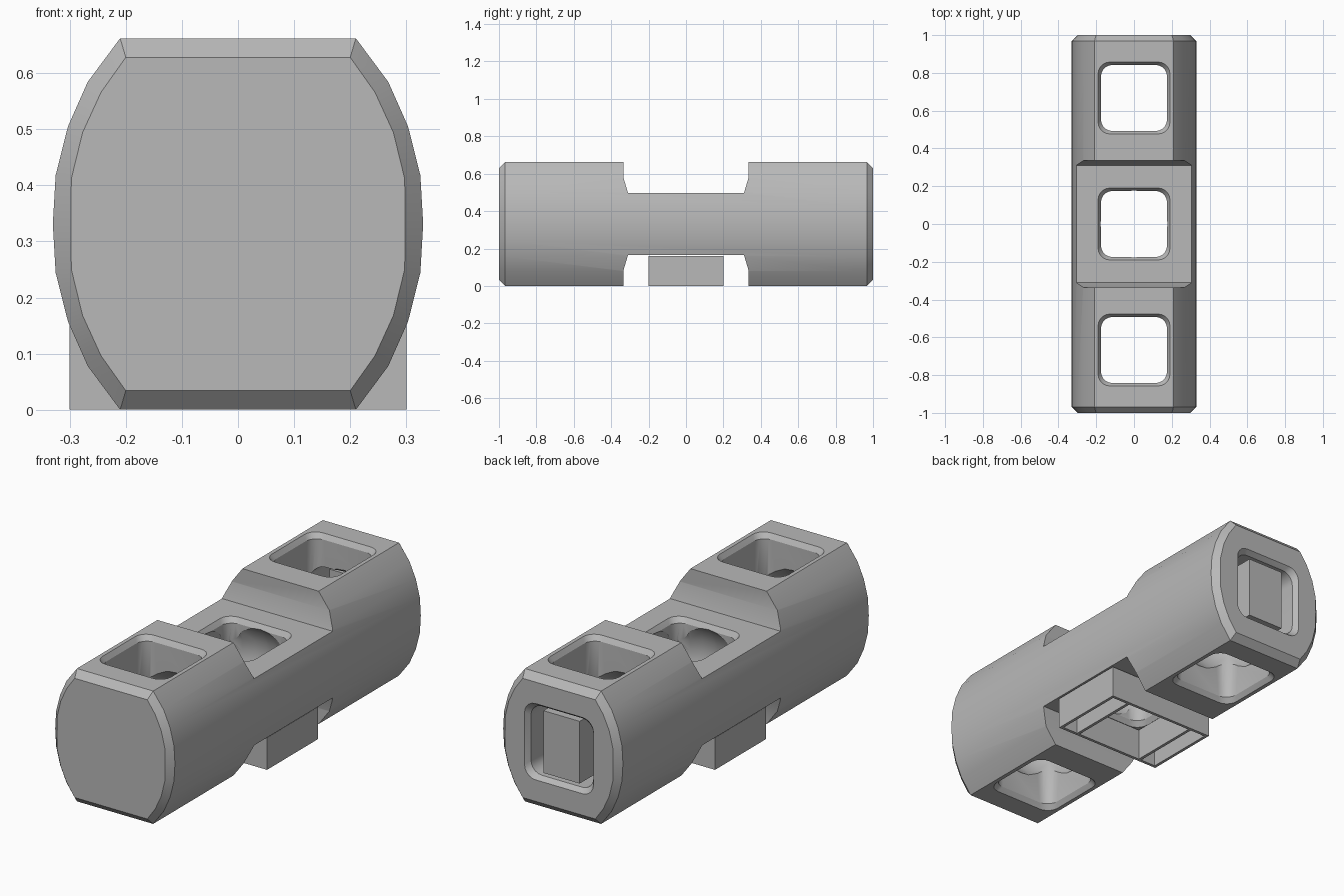
import bpy, bmesh, math
from mathutils import Vector

if "Cube" in bpy.data.objects:
    bpy.data.objects.remove(bpy.data.objects["Cube"])

CZ = 0.331  # height of the hull axis

grey = bpy.data.materials.new("hull grey")
grey.diffuse_color = (0.48, 0.48, 0.48, 1)
grey.use_nodes = True
grey.node_tree.nodes["Principled BSDF"].inputs["Base Color"].default_value = grey.diffuse_color


def make(name, bm):
    bmesh.ops.recalc_face_normals(bm, faces=bm.faces)
    me = bpy.data.meshes.new(name)
    bm.to_mesh(me)
    bm.free()
    ob = bpy.data.objects.new(name, me)
    bpy.context.collection.objects.link(ob)
    me.materials.append(grey)
    return ob


def loft(name, rings):
    """Skin a list of equal-length point rings and cap both ends."""
    bm = bmesh.new()
    rows = [[bm.verts.new(p) for p in r] for r in rings]
    n = len(rows[0])
    for a, b in zip(rows, rows[1:]):
        for i in range(n):
            j = (i + 1) % n
            bm.faces.new((a[i], a[j], b[j], b[i]))
    bm.faces.new(rows[0])
    bm.faces.new(rows[-1])
    return make(name, bm)


def box(name, lo, hi):
    xs = ((lo[0], lo[1]), (hi[0], lo[1]), (hi[0], hi[1]), (lo[0], hi[1]))
    return loft(name, [[(x, y, z) for x, y in xs] for z in (lo[2], hi[2])])


def rounded_square(half, r=0.06, steps=5):
    pts = []
    for q, (sx, sy) in enumerate(((1, 1), (-1, 1), (-1, -1), (1, -1))):
        for k in range(steps + 1):
            a = math.pi / 2 * (q + k / steps)
            pts.append((sx * (half - r) + r * math.cos(a),
                        sy * (half - r) + r * math.sin(a)))
    return pts


def cut(target, cutter):
    cutter.hide_render = True
    m = target.modifiers.new("cut", 'BOOLEAN')
    m.operation, m.solver, m.object = 'DIFFERENCE', 'EXACT', cutter
    bpy.context.view_layer.objects.active = target
    bpy.ops.object.modifier_apply(modifier=m.name)
    bpy.data.objects.remove(cutter, do_unlink=True)


def section(quarter, y):
    """Mirror a quarter outline into a closed hull section."""
    right = quarter + [(x, -z) for x, z in reversed(quarter[:-1])]
    full = right + [(-x, z) for x, z in reversed(right)]
    # drop nothing: left side starts at its bottom corner
    return [(x, y, CZ + z) for x, z in full]


# Hull with chamfered ends
outer = [(0.21, 0.331), (0.268, 0.253), (0.303, 0.174), (0.325, 0.087), (0.33, 0)]
inner = [(0.2, 0.297), (0.244, 0.235), (0.277, 0.163), (0.297, 0.081), (0.298, 0)]
hull = loft("hull", [section(inner, -1), section(outer, -0.968),
                     section(outer, 0.968), section(inner, 1)])

# Waist recesses above and below
for s in (1, -1):
    prof = [(-0.335, 0.6), (-0.335, 0.25), (-0.31, 0.166),
            (0.31, 0.166), (0.335, 0.25), (0.335, 0.6)]
    cut(hull, loft("waist_cutter", [[(x, y, CZ + s * z) for y, z in prof]
                                    for x in (-0.5, 0.5)]))

# Three vertical shafts with chamfered rims, each opening into a round chamber
for cy, h, r in ((-0.667, 0.331, 0.255), (0, 0.166, 0.23), (0.667, 0.331, 0.255)):
    levels = [(-h - 0.05, 0.19), (-h, 0.19), (-h + 0.025, 0.175),
              (h - 0.025, 0.175), (h, 0.19), (h + 0.05, 0.19)]
    cut(hull, loft("shaft_cutter", [[(x, cy + y, CZ + d) for x, y in rounded_square(s)]
                                    for d, s in levels]))
    bm = bmesh.new()
    bmesh.ops.create_uvsphere(bm, u_segments=24, v_segments=12, radius=r)
    bmesh.ops.translate(bm, verts=bm.verts, vec=Vector((0, cy, CZ)))
    cut(hull, make("chamber_cutter", bm))

# Rear doorway leading to the last chamber
cut(hull, loft("doorway_cutter", [[(x, y, CZ + z) for x, z in rounded_square(s)]
                                  for y, s in ((0.667, 0.172), (0.975, 0.172),
                                               (1.0, 0.19), (1.05, 0.19))]))

# Hatch block standing in the doorway
box("rear_hatch", (-0.1, 0.865, CZ - 0.155), (0.1, 0.98, CZ + 0.155))

# Hollow frame under the waist, with two cross partitions
T, TOP = 0.015, 0.16
for s, side in ((1, "right"), (-1, "left")):
    for x, part in ((0.3, "wall"), (0.2, "partition")):
        a, b = sorted((s * x, s * (x - T)))
        box(f"frame_{side}_{part}", (a, -0.2, 0), (b, 0.2, TOP))
for s, side in ((1, "back"), (-1, "front")):
    a, b = sorted((s * 0.2, s * (0.2 - T)))
    box(f"frame_{side}_wall", (-0.3, a, 0), (0.3, b, TOP))

# Smooth the curved hull sides, keep edges crisp
bpy.ops.object.select_all(action='DESELECT')
hull.select_set(True)
bpy.context.view_layer.objects.active = hull
bpy.ops.object.shade_smooth_by_angle(angle=math.radians(25))
